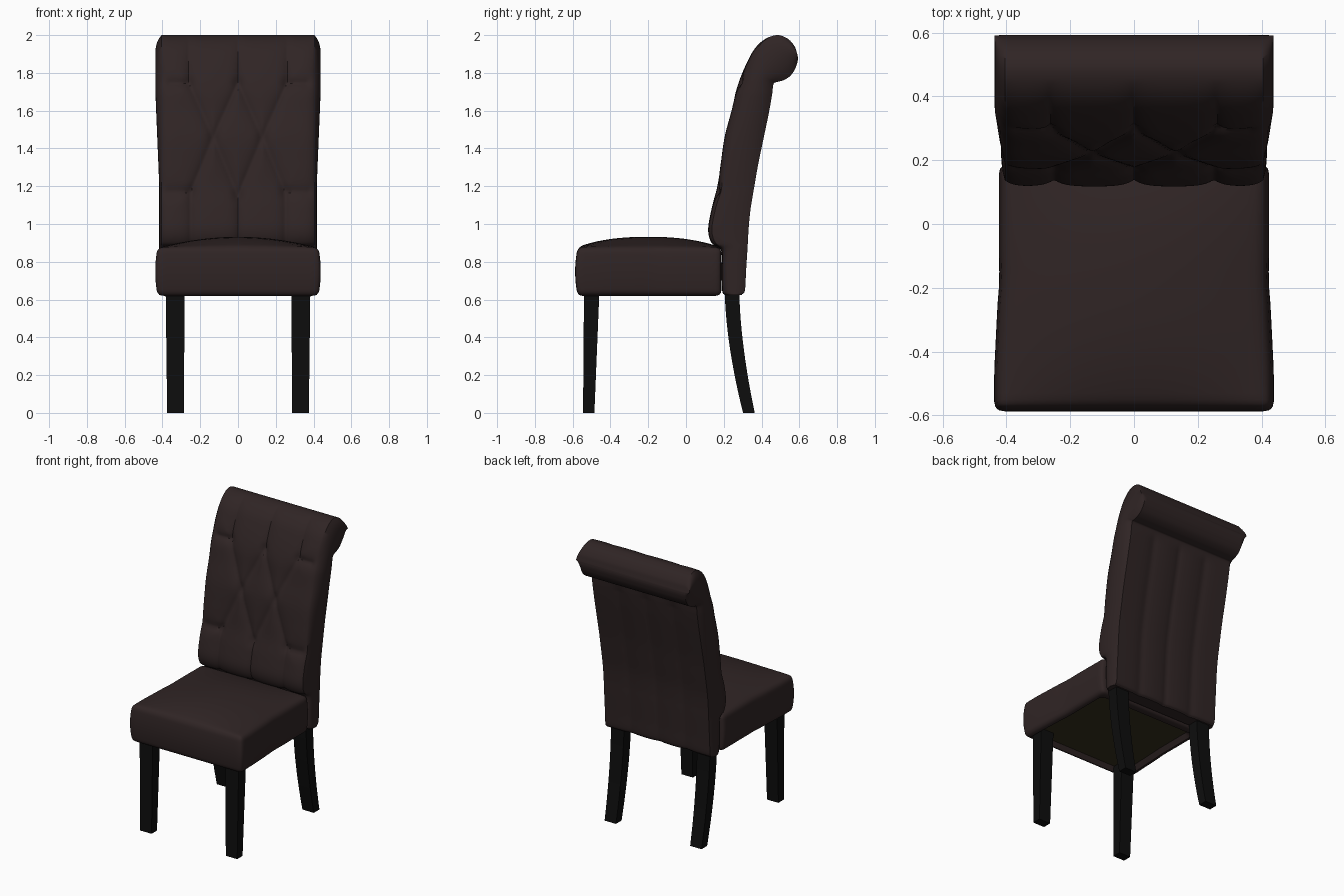
import bpy, bmesh, math
from mathutils import Vector

if "Cube" in bpy.data.objects:
    bpy.data.objects.remove(bpy.data.objects["Cube"])


def material(name, rgb):
    m = bpy.data.materials.new(name)
    m.diffuse_color = (*rgb, 1)
    m.use_nodes = True
    m.node_tree.nodes["Principled BSDF"].inputs["Base Color"].default_value = m.diffuse_color
    return m


LEATHER = material("dark brown leather", (0.029, 0.018, 0.018))
BLACK = material("black wood", (0.004, 0.004, 0.004))
LINING = material("olive lining", (0.036, 0.028, 0.013))


def finish(bm, name, mats, smooth=True):
    bmesh.ops.recalc_face_normals(bm, faces=bm.faces)
    me = bpy.data.meshes.new(name)
    bm.to_mesh(me)
    bm.free()
    ob = bpy.data.objects.new(name, me)
    bpy.context.collection.objects.link(ob)
    for m in mats:
        me.materials.append(m)
    if smooth:
        bpy.ops.object.select_all(action='DESELECT')
        ob.select_set(True)
        bpy.context.view_layer.objects.active = ob
        bpy.ops.object.shade_smooth_by_angle(angle=math.radians(40))
    return ob


def loft(bm, loops):
    rings = [[bm.verts.new(p) for p in loop] for loop in loops]
    n = len(rings[0])
    for a, b in zip(rings, rings[1:]):
        for i in range(n):
            j = (i + 1) % n
            bm.faces.new((a[i], a[j], b[j], b[i]))
    bm.faces.new(rings[0])
    bm.faces.new(rings[-1])


def catmull(pts, steps):
    pts = [Vector(p) for p in pts]
    pts = [2 * pts[0] - pts[1]] + pts + [2 * pts[-1] - pts[-2]]
    out = []
    for a, b, c, d in zip(pts, pts[1:], pts[2:], pts[3:]):
        for k in range(steps):
            t = k / steps
            out.append(0.5 * (2 * b + (c - a) * t + (2 * a - 5 * b + 4 * c - d) * t * t
                              + (3 * b - a - 3 * c + d) * t ** 3))
    return out + [pts[-2]]


# Backrest: matched front and back profile points (front y, z, back y, z)
PROFILE = [(0.205, 0.625, 0.295, 0.625), (0.192, 0.645, 0.312, 0.65), (0.188, 0.75, 0.318, 0.75),
           (0.185, 0.86, 0.325, 0.86), (0.135, 0.90, 0.328, 0.91), (0.117, 0.97, 0.332, 0.98),
           (0.135, 1.08, 0.342, 1.08), (0.165, 1.20, 0.362, 1.20), (0.183, 1.32, 0.383, 1.32),
           (0.204, 1.46, 0.41, 1.45), (0.24, 1.60, 0.437, 1.58), (0.263, 1.70, 0.455, 1.68),
           (0.29, 1.78, 0.464, 1.742), (0.325, 1.86, 0.485, 1.752), (0.365, 1.93, 0.52, 1.763),
           (0.42, 1.98, 0.553, 1.785), (0.485, 2.0, 0.577, 1.82), (0.54, 1.98, 0.588, 1.85),
           (0.575, 1.94, 0.592, 1.87), (0.589, 1.90, 0.592, 1.885)]
# Tufting creases on one half, as x, z to x, z
CREASES = [(0.26, 1.75, 0.26, 2.1), (0, 1.75, 0, 2.1), (0.26, 1.75, 0.13, 1.46),
           (0, 1.75, 0.13, 1.46), (0.13, 1.46, 0.25, 1.17), (0.13, 1.46, 0, 1.15),
           (0.25, 1.17, 0.25, 0.8), (0, 1.15, 0, 0.8), (0.26, 1.75, 0.36, 1.75),
           (0.25, 1.17, 0.37, 1.17)]
BUTTONS = [(0.26, 1.75), (0, 1.75), (0.13, 1.46), (0.25, 1.17), (0, 1.15)]
EDGE = 0.405


def seg_dist(p, s):
    a, b = Vector(s[:2]), Vector(s[2:])
    t = max(0, min(1, (p - a).dot(b - a) / (b - a).length_squared))
    return (p - a - (b - a) * t).length


def tuft(x, y, z):
    x = abs(x)
    fade = max(0, min(1, (0.45 - y) / 0.15))
    p = Vector((x, z))
    d = 0.022 * math.exp(-min(seg_dist(p, s) for s in CREASES) / 0.03)
    d += sum(0.012 * math.exp(-((p - Vector(b)).length / 0.03) ** 2) for b in BUTTONS)
    d += 0.02 * math.exp(-(EDGE - x) / 0.025)
    return d * fade


def seam(x, z):
    d = min(abs(x), abs(abs(x) - 0.21))
    fade = max(0, min(1, (1.74 - z) / 0.06))
    return 0.012 * math.exp(-d / 0.04) * fade


def back_loop(row):
    f, b = Vector((row[0], row[1])), Vector((row[2], row[3]))
    n = (b - f).normalized()
    bulge = 0.012 + 0.02 * max(0, min(1, (row[1] - 1.2) / 0.5))
    front, rear = [], []
    for i in range(97):
        x = EDGE * (i / 48 - 1)
        p = f + n * tuft(x, *f)
        front.append(Vector((x, p.x, p.y)))
    for i in range(49):
        x = EDGE * (1 - i / 24)
        p = b - n * seam(x, b.y)
        rear.append(Vector((x, p.x, p.y)))

    def side(a, c, sign):
        return [a.lerp(c, k / 8) + Vector((sign * bulge * math.sin(math.pi * k / 8) ** 0.7, 0, 0))
                for k in range(1, 8)]
    return front + side(front[-1], rear[0], 1) + rear + side(rear[-1], front[0], -1)


bm = bmesh.new()
loft(bm, [back_loop(r) for r in catmull(PROFILE, 7)])
finish(bm, "backrest", [LEATHER])

# Seat: rounded box, domed top, slight side bulge, lined recess underneath
bm = bmesh.new()
bmesh.ops.create_cube(bm, size=2)
bmesh.ops.subdivide_edges(bm, edges=bm.edges, cuts=23, use_grid_fill=True)
half, R = Vector((0.42, 0.387, 0.128)), 0.028
recess = set()
for v in bm.verts:
    u = v.co.copy()
    p = Vector([math.sin(math.pi / 2 * u[i]) * half[i] for i in range(3)])
    core = Vector([max(R - half[i], min(half[i] - R, p[i])) for i in range(3)])
    if (p - core).length > 1e-6:
        p = core + (p - core).normalized() * min(R, (p - core).length)
    nx, ny, nz = (p[i] / half[i] for i in range(3))
    y = p.y - 0.2
    # flare toward the front corners, with a side seam notch
    w = 1 + 0.035 * max(0, min(1, (-0.16 - y) / 0.3)) - 0.022 * (1 - abs(nz)) ** 0
    w += 0.03 * (1 - nz * nz) - 0.012 * math.exp(-abs(y + 0.18) / 0.02) * (abs(nx) > 0.9)
    z = p.z + 0.748
    if nz > 0:
        dome = (1 - nx * nx) * (1 - abs(ny + 0.0) ** 2.4)
        z += nz ** 4 * 0.056 * dome
    if ny < 0:
        y += 0.014 * ny ** 8 * nz * nz
    if u.z < -0.99 and abs(p.x) < 0.365 and -0.54 < y < 0.13:
        z += 0.03
        recess.add(v)
    v.co = (p.x * w, y, z)
for f in bm.faces:
    f.material_index = 1 if all(v in recess for v in f.verts) else 0
finish(bm, "seat", [LEATHER, LINING])


# Legs: tapered straight front legs, curved rear legs
def leg(name, sign, y_range, steps):
    bm = bmesh.new()
    loops = []
    for k in range(steps + 1):
        t = k / steps                       # 0 at floor, 1 at seat
        x0, x1 = 0.287 - 0.005 * t, 0.375 + 0.008 * t
        y0, y1 = y_range(t)
        loops.append([(sign * x, y, 0.655 * t) for x, y in ((x0, y0), (x1, y0), (x1, y1), (x0, y1))])
    loft(bm, loops)
    finish(bm, name, [BLACK])


def front_y(t):
    return -0.545 + 0.005 * t, -0.485 + 0.027 * t


def rear_y(t):
    c = (1 - t) ** 1.7
    return 0.205 + 0.097 * c, 0.282 + 0.082 * c


for sign, label in ((-1, "left"), (1, "right")):
    leg("front_leg_" + label, sign, front_y, 1)
    leg("rear_leg_" + label, sign, rear_y, 12)
